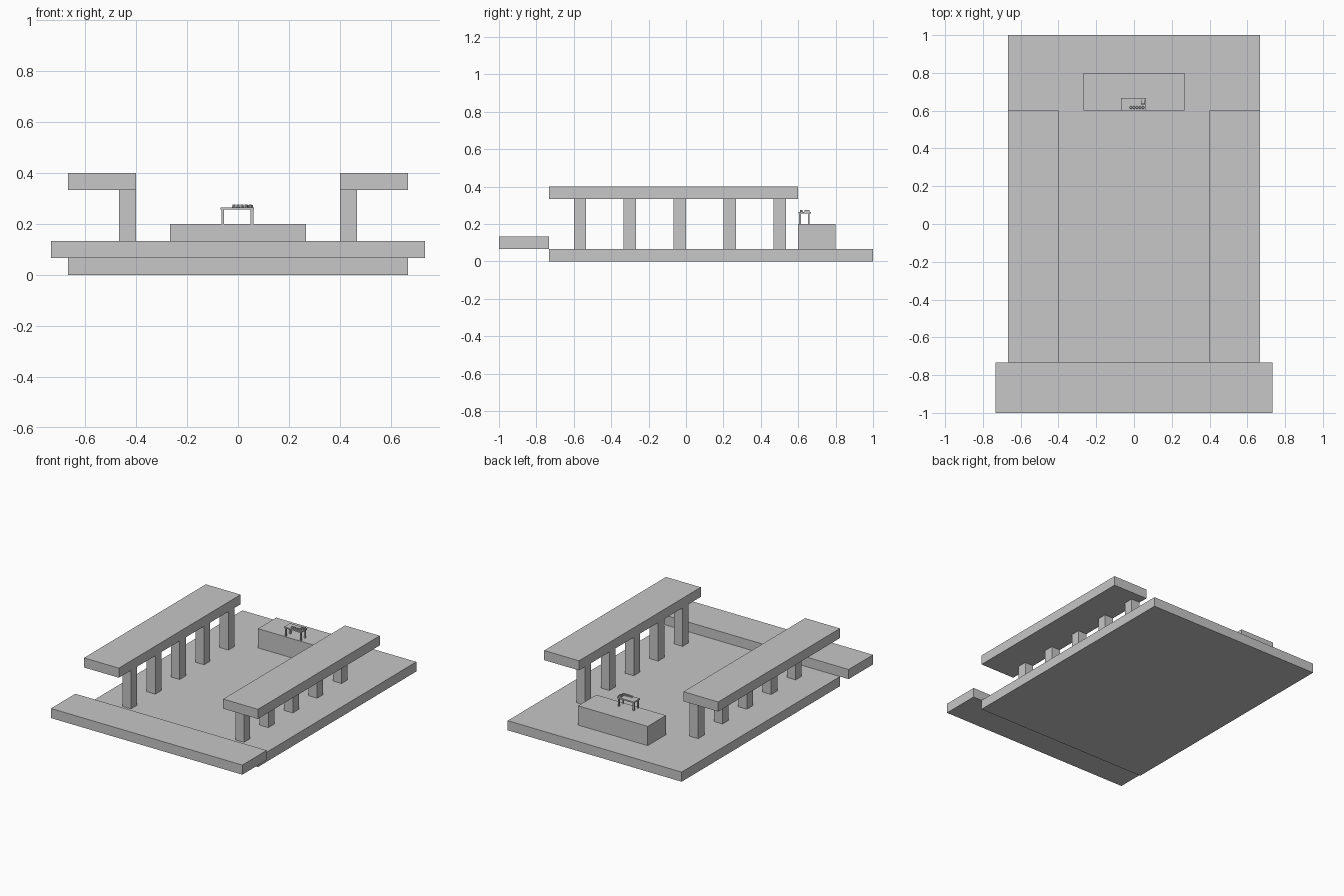
import bpy
import bmesh
from mathutils import Matrix

cube = bpy.data.objects.get("Cube")
if cube:
    bpy.data.objects.remove(cube, do_unlink=True)

U = 1 / 15  # building module

# Single stone grey
stone = bpy.data.materials.new("stone_grey")
stone.use_nodes = True
GREY = (0.57, 0.57, 0.57, 1)
stone.diffuse_color = GREY
stone.node_tree.nodes["Principled BSDF"].inputs["Base Color"].default_value = GREY


def finish(name, bm):
    mesh = bpy.data.meshes.new(name)
    bm.to_mesh(mesh)
    bm.free()
    mesh.materials.append(stone)
    obj = bpy.data.objects.new(name, mesh)
    bpy.context.collection.objects.link(obj)
    return obj


def box(name, x, y, z):
    """Box from (min, max) ranges on each axis."""
    bm = bmesh.new()
    size = [r[1] - r[0] for r in (x, y, z)]
    mid = [(r[0] + r[1]) / 2 for r in (x, y, z)]
    bmesh.ops.create_cube(bm, size=1, matrix=Matrix.Translation(mid) @ Matrix.Diagonal((*size, 1)))
    return finish(name, bm)


def cylinder(name, x, y, z0, radius, height):
    bm = bmesh.new()
    bmesh.ops.create_cone(bm, cap_ends=True, segments=10, radius1=radius, radius2=radius * 0.8,
                          depth=height, matrix=Matrix.Translation((x, y, z0 + height / 2)))
    return finish(name, bm)


# Floor and raised entrance slab
box("floor", (-10 * U, 10 * U), (-11 * U, 15 * U), (0, U))
box("entrance_slab", (-11 * U, 11 * U), (-15 * U, -11 * U), (U, 2 * U))

# Two colonnades, each a flat roof on five inner pillars
for side, label in ((-1, "right"), (1, "left")):
    def span(a, b):
        return tuple(sorted((side * a * U, side * b * U)))
    box(f"{label}_roof", span(6, 10), (-11 * U, 9 * U), (5 * U, 6 * U))
    for i in range(5):
        y = (-9 + 4 * i) * U
        box(f"{label}_pillar_{i + 1}", span(6, 7), (y, y + U), (U, 5 * U))

# Platform at the back
box("platform", (-4 * U, 4 * U), (9 * U, 12 * U), (U, 3 * U))

# Small table on the platform
box("table_top", (-0.068, 0.063), (0.602, 0.667), (0.256, 0.265))
for i, x in enumerate((-0.064, 0.050)):
    for j, y in enumerate((0.605, 0.651)):
        box(f"table_leg_{i * 2 + j + 1}", (x, x + 0.01), (y, y + 0.01), (0.2, 0.256))

# Things laid on the table: a row of cups and a small open tray
for i in range(5):
    cylinder(f"cup_{i + 1}", -0.016 + 0.016 * i, 0.617, 0.265, 0.0075, 0.011)
box("tray_left", (0.037, 0.041), (0.633, 0.659), (0.265, 0.274))
box("tray_right", (0.055, 0.059), (0.633, 0.659), (0.265, 0.274))
box("tray_front", (0.041, 0.055), (0.633, 0.637), (0.265, 0.274))
